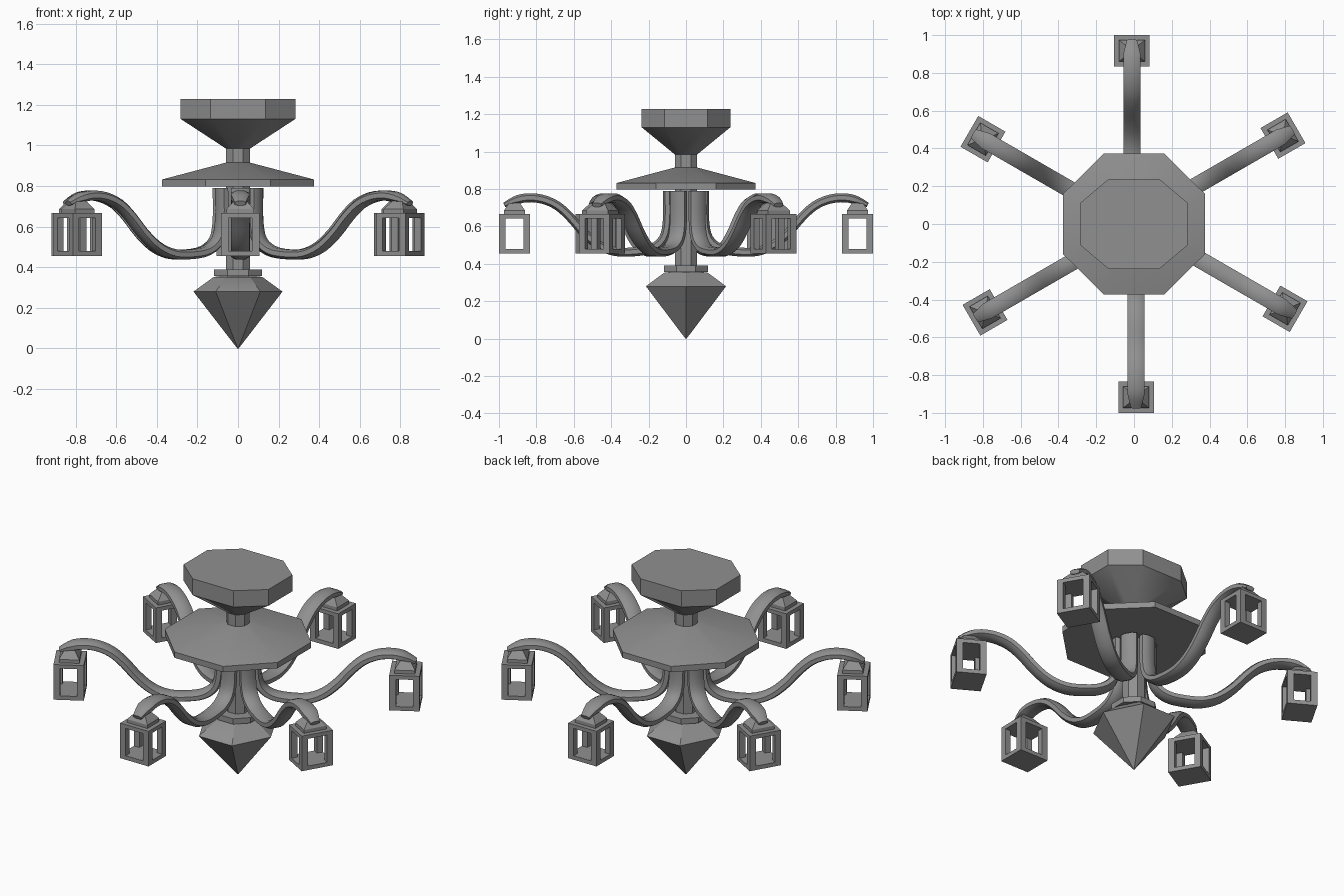
import bpy, bmesh, math
from mathutils import Vector, Matrix

cube = bpy.data.objects.get("Cube")
if cube:
    bpy.data.objects.remove(cube, do_unlink=True)

GREY = (0.28, 0.28, 0.28, 1)
metal = bpy.data.materials.new("grey metal")
metal.use_nodes = True
metal.diffuse_color = GREY
metal.node_tree.nodes["Principled BSDF"].inputs["Base Color"].default_value = GREY
parts = []


def finish(name, bm, matrix=Matrix()):
    bmesh.ops.recalc_face_normals(bm, faces=bm.faces)
    mesh = bpy.data.meshes.new(name)
    bm.to_mesh(mesh)
    bm.free()
    mesh.materials.append(metal)
    obj = bpy.data.objects.new(name, mesh)
    bpy.context.collection.objects.link(obj)
    obj.matrix_world = matrix
    parts.append(obj)


def add_loft(bm, rings):
    """Skin a stack of rings and cap both ends."""
    loops = [[bm.verts.new(p) for p in ring] for ring in rings]
    n = len(loops[0])
    for low, high in zip(loops, loops[1:]):
        for i in range(n):
            j = (i + 1) % n
            bm.faces.new((low[i], low[j], high[j], high[i]))
    bm.faces.new(loops[0])
    bm.faces.new(loops[-1])


def loft(name, rings, matrix=Matrix()):
    bm = bmesh.new()
    add_loft(bm, rings)
    finish(name, bm, matrix)


def octagon(a, b, z, t=0.43):
    quarter = [(a, b * t), (a * t, b)]
    pts = quarter + [(-x, y) for x, y in quarter[::-1]]
    pts += [(-x, -y) for x, y in pts]
    return [(x, y, z) for x, y in pts]


def rectangle(x, y, a, b, z):
    return [(x - a, y - b, z), (x + a, y - b, z), (x + a, y + b, z), (x - a, y + b, z)]


def hexagon(r, z):
    return [(r * math.cos(k * math.pi / 3), 1.13 * r * math.sin(k * math.pi / 3), z)
            for k in range(6)]


# Central body, from the ceiling down
loft("ceiling_canopy", [octagon(0.06, 0.06, 0.985), octagon(0.282, 0.237, 1.13, 0.48),
                        octagon(0.282, 0.237, 1.228, 0.48)])
loft("column", [octagon(0.06, 0.06, z) for z in (0.37, 1.0)])
loft("wide_plate", [octagon(0.375, 0.372, 0.797), octagon(0.375, 0.372, 0.832),
                    octagon(0.06, 0.06, 0.915)])
loft("collar", [octagon(0.118, 0.118, z) for z in (0.357, 0.39)])
loft("finial", [hexagon(0.003, 0), hexagon(0.219, 0.28), hexagon(0.12, 0.352),
                hexagon(0.06, 0.36)])

# Arm centre line as radius and height
PATH = [(0.1, 0.79), (0.1, 0.63), (0.122, 0.535), (0.185, 0.482), (0.28, 0.464),
        (0.38, 0.466), (0.47, 0.502), (0.55, 0.57), (0.62, 0.65), (0.69, 0.712),
        (0.77, 0.746), (0.85, 0.753), (0.92, 0.738), (0.972, 0.715)]
points = [Vector((r, 0, z)) for r, z in PATH]


def smooth_path(pts, steps=3):
    ext = [2 * pts[0] - pts[1]] + pts + [2 * pts[-1] - pts[-2]]
    out = []
    for p, q, r, s in zip(ext, ext[1:], ext[2:], ext[3:]):
        for k in range(steps):
            t = k / steps
            out.append(0.5 * (2 * q + (r - p) * t + (2 * p - 5 * q + 4 * r - s) * t ** 2
                              + (3 * q - p - 3 * r + s) * t ** 3))
    return out + [pts[-1]]


curve = smooth_path(points)
side = Vector((0, 1, 0))
arm_rings = []
for i, c in enumerate(curve):
    tangent = (curve[min(i + 1, len(curve) - 1)] - curve[max(i - 1, 0)]).normalized()
    normal = tangent.cross(side)
    taper = max(0, (c.x - 0.9) / 0.072)
    w, h = 0.045 * (1 - 0.4 * taper), 0.024 * (1 - 0.5 * taper)
    # flat band with chamfered edges
    section = octagon(w, h, 0, 0.5)
    arm_rings.append([c + side * u + normal * v for u, v, _ in section])

# Six arms, each carrying an open lantern
R, A, B, P = 0.917, 0.083, 0.094, 0.018
for k in range(6):
    spin = Matrix.Rotation(math.radians(90 + 60 * k), 4, "Z") @ Matrix.Translation((0, 0.011, 0))
    loft(f"arm_{k + 1}", arm_rings, spin)

    bm = bmesh.new()
    for low, high in ((0.455, 0.479), (0.643, 0.666)):
        add_loft(bm, [rectangle(R, 0, A, B, z) for z in (low, high)])
    for sx in (-1, 1):
        for sy in (-1, 1):
            add_loft(bm, [rectangle(R + sx * (A - P), sy * (B - P), P, P, z)
                          for z in (0.479, 0.643)])
    finish(f"lantern_frame_{k + 1}", bm, spin)

    loft(f"lantern_cap_{k + 1}", [rectangle(R, 0, a, b, z) for a, b, z in (
        (0.056, 0.068, 0.666), (0.056, 0.068, 0.686),
        (0.045, 0.054, 0.702), (0.025, 0.028, 0.73))], spin)

# Smooth shading with sharp edges kept
bpy.ops.object.select_all(action="DESELECT")
for obj in parts:
    obj.select_set(True)
bpy.context.view_layer.objects.active = parts[0]
bpy.ops.object.shade_smooth_by_angle(angle=math.radians(30))
